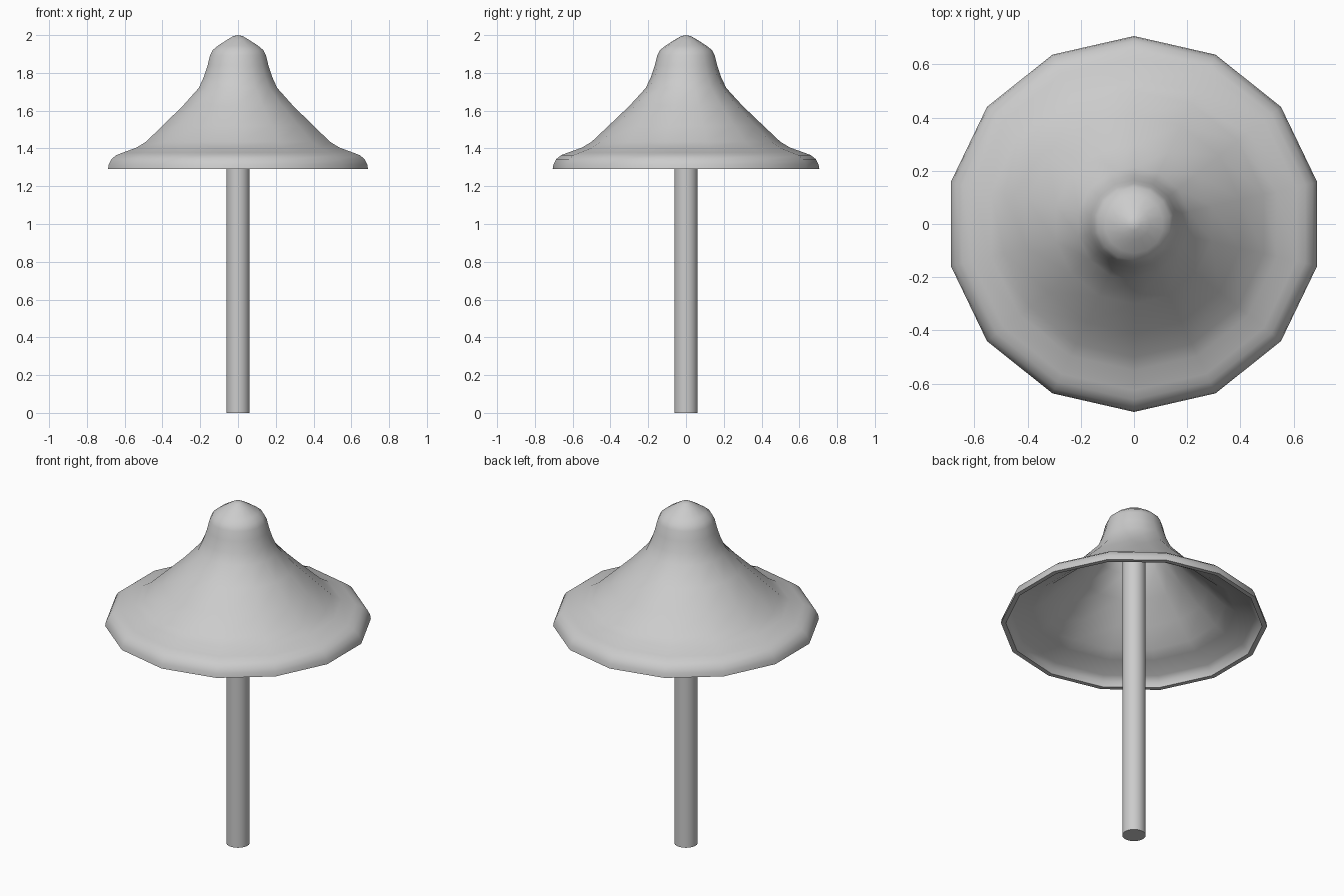
import bpy, bmesh, math

if "Cube" in bpy.data.objects:
    bpy.data.objects.remove(bpy.data.objects["Cube"])

grey = bpy.data.materials.new("light_grey")
grey.diffuse_color = (0.6, 0.6, 0.6, 1)
grey.use_nodes = True
grey.node_tree.nodes["Principled BSDF"].inputs["Base Color"].default_value = grey.diffuse_color


def lathe(name, profile, sides, closed=False):
    """Spin a (radius, z) profile round z, with a corner on the +y axis."""
    bm = bmesh.new()
    rings = []
    for r, z in profile:
        if r == 0:
            rings.append([bm.verts.new((0, 0, z))] * sides)
        else:
            rings.append([bm.verts.new((r * math.sin(2 * math.pi * i / sides),
                                        r * math.cos(2 * math.pi * i / sides), z))
                          for i in range(sides)])
    for a, b in zip(rings, rings[1:]):
        for i in range(sides):
            j = (i + 1) % sides
            bm.faces.new(list(dict.fromkeys((a[i], a[j], b[j], b[i]))))
    bmesh.ops.recalc_face_normals(bm, faces=bm.faces)
    mesh = bpy.data.meshes.new(name)
    bm.to_mesh(mesh)
    bm.free()
    mesh.materials.append(grey)
    obj = bpy.data.objects.new(name, mesh)
    bpy.context.collection.objects.link(obj)
    bpy.ops.object.select_all(action='DESELECT')
    bpy.context.view_layer.objects.active = obj
    obj.select_set(True)
    bpy.ops.object.shade_smooth_by_angle(angle=math.radians(50))
    return obj


# Cap: outer skin from the tip to the rim, then the hollow underside
outer = [(0, 2.0), (0.025, 1.995), (0.06, 1.975), (0.11, 1.943), (0.138, 1.92),
         (0.152, 1.893), (0.165, 1.84), (0.185, 1.78), (0.213, 1.72),
         (0.30, 1.625), (0.41, 1.52), (0.50, 1.435), (0.55, 1.405),
         (0.625, 1.378), (0.66, 1.365), (0.688, 1.343), (0.702, 1.315), (0.706, 1.29)]
inner = [(0.68, 1.29), (0.672, 1.318), (0.645, 1.342), (0.54, 1.378), (0.485, 1.412),
         (0.395, 1.50), (0.285, 1.605), (0.192, 1.71), (0.143, 1.835),
         (0.128, 1.89), (0.09, 1.925), (0, 1.97)]
lathe("cap", outer + inner, 14)

# Stem: plain round post running up inside the cap
lathe("stem", [(0, 0), (0.062, 0), (0.062, 1.9), (0, 1.9)], 32)
